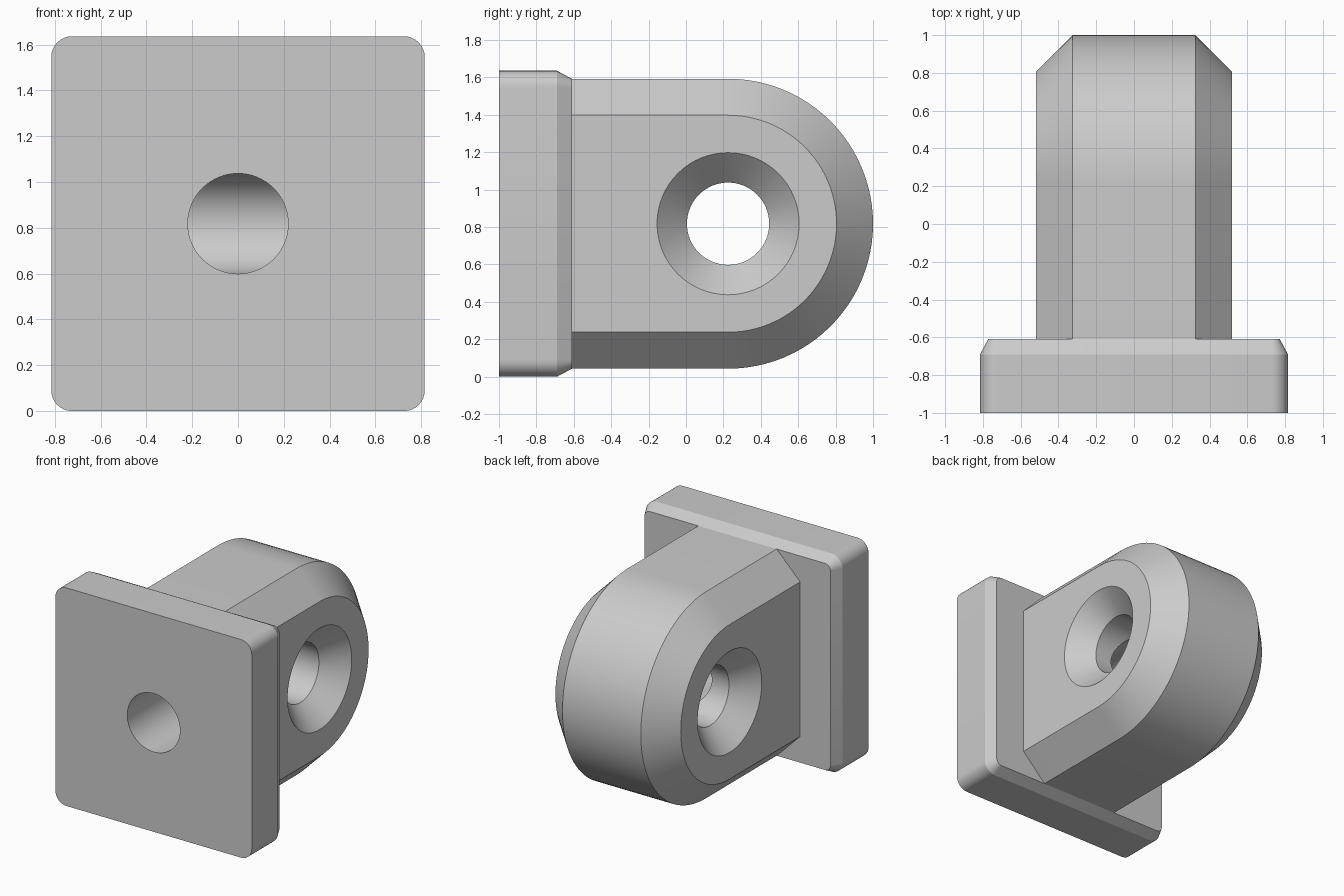
import bpy, bmesh
from math import sin, cos, pi, radians

if "Cube" in bpy.data.objects:
    bpy.data.objects.remove(bpy.data.objects["Cube"])

CZ = 0.818       # height of the hole axes
EYE_Y = 0.225    # centre of the rounded end
BACK = -0.61     # where the lug meets the plate
HOLE = 0.22

grey = bpy.data.materials.new("plain grey")
grey.use_nodes = True
grey.diffuse_color = (0.6, 0.6, 0.6, 1)
grey.node_tree.nodes["Principled BSDF"].inputs["Base Color"].default_value = (0.6, 0.6, 0.6, 1)


def arc(cu, cv, r, start, end, steps):
    return [(cu + r * cos(start + (end - start) * i / steps),
             cv + r * sin(start + (end - start) * i / steps)) for i in range(steps + 1)]


def loft(name, rings):
    """Closed solid through rings of equal point count."""
    bm = bmesh.new()
    loops = [[bm.verts.new(p) for p in ring] for ring in rings]
    n = len(loops[0])
    for a, b in zip(loops, loops[1:]):
        for i in range(n):
            j = (i + 1) % n
            bm.faces.new((a[i], a[j], b[j], b[i]))
    bm.faces.new(loops[0])
    bm.faces.new(loops[-1])
    bmesh.ops.recalc_face_normals(bm, faces=bm.faces)
    mesh = bpy.data.meshes.new(name)
    bm.to_mesh(mesh)
    bm.free()
    mesh.materials.append(grey)
    obj = bpy.data.objects.new(name, mesh)
    bpy.context.collection.objects.link(obj)
    return obj


def plate_ring(y, inset):
    # rounded rectangle in the xz plane
    r, hx = 0.09 - inset, 0.725
    pts = []
    for k, (sx, sz) in enumerate([(1, 1), (-1, 1), (-1, -1), (1, -1)]):
        pts += arc(sx * hx, CZ + sz * (CZ - 0.09), r, k * pi / 2, (k + 1) * pi / 2, 8)
    return [(x, y, z) for x, z in pts]


def lug_ring(x, r):
    # flat at the plate, half round at the free end
    pts = [(BACK, CZ - r)] + arc(EYE_Y, CZ, r, -pi / 2, pi / 2, 48) + [(BACK, CZ + r)]
    return [(x, y, z) for y, z in pts]


def eye_ring(x, r):
    return [(x, y, z) for y, z in arc(EYE_Y, CZ, r, 0, 2 * pi, 64)[:-1]]


def bore_ring(y):
    return [(x, y, z) for x, z in arc(0, CZ, HOLE - 0.001, 0, 2 * pi, 64)[:-1]]


# Base plate with tapered back edge
plate = loft("base_plate", [plate_ring(-1, 0), plate_ring(-0.69, 0), plate_ring(BACK, 0.043)])

# Chamfered lug with rounded end
lug = loft("lug", [lug_ring(x, r) for x, r in
                   [(-0.52, 0.58), (-0.325, 0.775), (0.325, 0.775), (0.52, 0.58)]])

# Cutters: countersunk cross hole and front bore that opens into it
eye = loft("eye_cutter", [eye_ring(x, r) for x, r in
                          [(-0.56, 0.42), (-0.36, HOLE), (0.36, HOLE), (0.56, 0.42)]])
bore = loft("bore_cutter", [bore_ring(-1.1), bore_ring(EYE_Y)])

for part, cutters in ((plate, [bore]), (lug, [eye, bore])):
    bpy.context.view_layer.objects.active = part
    for cutter in cutters:
        mod = part.modifiers.new("drill", "BOOLEAN")
        mod.operation = "DIFFERENCE"
        mod.solver = "EXACT"
        mod.object = cutter
        bpy.ops.object.modifier_apply(modifier=mod.name)

for cutter in (eye, bore):
    bpy.data.objects.remove(cutter)

# Smooth the curved walls, keep the chamfers crisp
bpy.ops.object.select_all(action="DESELECT")
for part in (plate, lug):
    part.select_set(True)
bpy.ops.object.shade_smooth_by_angle(angle=radians(25))
